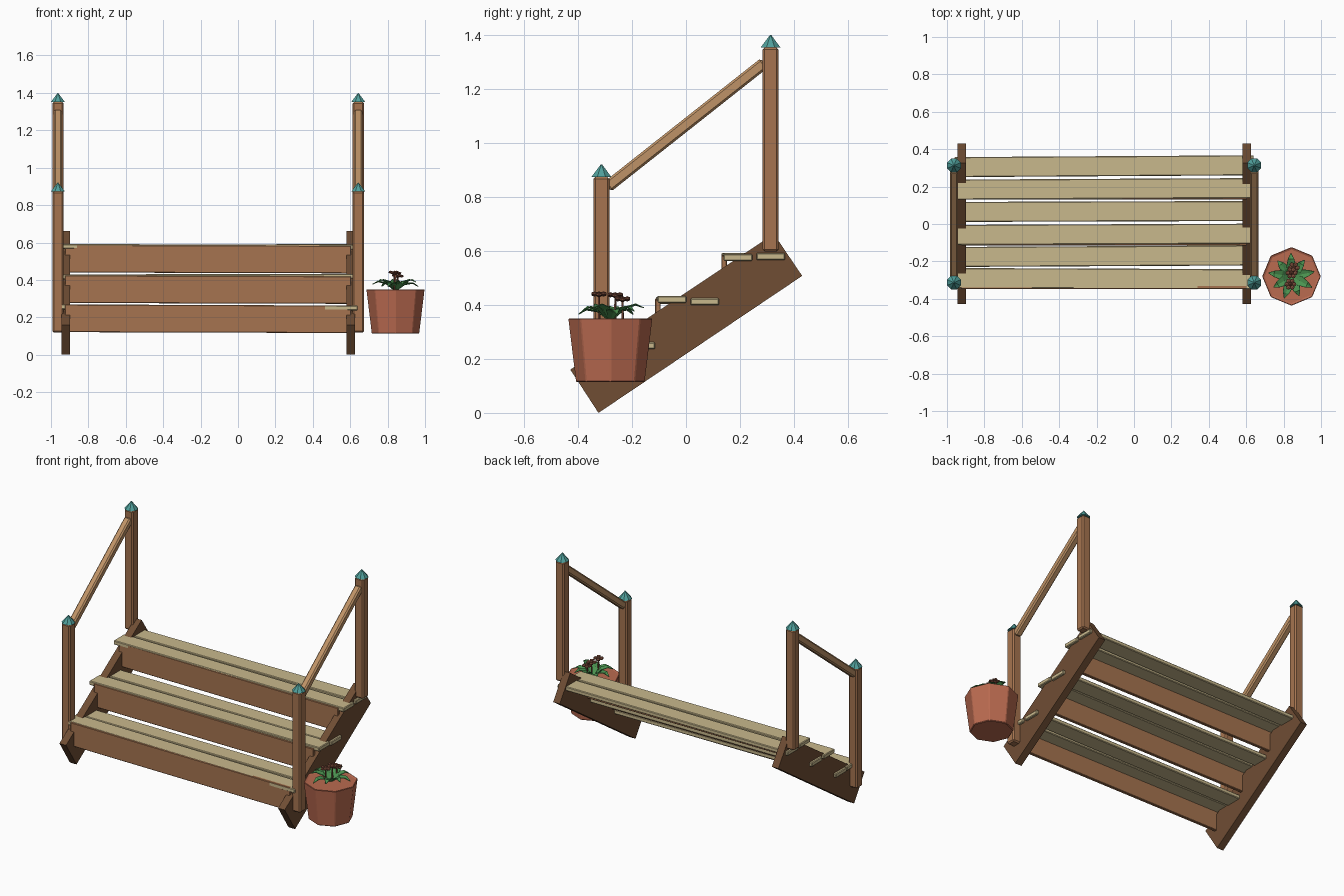
import bpy, bmesh, math
from mathutils import Vector

if "Cube" in bpy.data.objects:
    bpy.data.objects.remove(bpy.data.objects["Cube"])

def mat(name, c):
    m = bpy.data.materials.new(name)
    m.diffuse_color = (*c, 1)
    m.use_nodes = True
    m.node_tree.nodes["Principled BSDF"].inputs["Base Color"].default_value = m.diffuse_color
    return m

POST = mat("post wood", (0.38, 0.175, 0.08))
TREAD = mat("pale wood", (0.58, 0.48, 0.265))
STRING = mat("dark wood", (0.16, 0.075, 0.034))
RAIL = mat("rail wood", (0.52, 0.29, 0.135))
TEAL = mat("teal cap", (0.08, 0.35, 0.33))
CLAY = mat("terracotta", (0.49, 0.145, 0.08))
LEAF = mat("leaf green", (0.07, 0.29, 0.08))
BLOOM = mat("flower brown", (0.21, 0.075, 0.045))

def finish(bm, name, m, bevel=0.0):
    bmesh.ops.recalc_face_normals(bm, faces=bm.faces)
    me = bpy.data.meshes.new(name)
    bm.to_mesh(me)
    bm.free()
    me.materials.append(m)
    ob = bpy.data.objects.new(name, me)
    bpy.context.collection.objects.link(ob)
    if bevel:
        b = ob.modifiers.new("chamfer", 'BEVEL')
        b.width, b.segments = bevel, 1
    return ob

def box(name, size, loc, m, rot=(0, 0, 0), bevel=0.0):
    bm = bmesh.new()
    bmesh.ops.create_cube(bm, size=1)
    bmesh.ops.scale(bm, vec=size, verts=bm.verts)
    ob = finish(bm, name, m, bevel)
    ob.location, ob.rotation_euler = loc, rot
    return ob

def cone(name, n, r1, r2, h, loc, m, turn=0.0, bevel=0.0):
    bm = bmesh.new()
    bmesh.ops.create_cone(bm, cap_ends=True, segments=n, radius1=r1, radius2=r2, depth=h)
    ob = finish(bm, name, m, bevel)
    ob.location = (loc[0], loc[1], loc[2] + h / 2)
    ob.rotation_euler.z = turn
    return ob

CX = -0.16  # middle of the stairs

# sloping side boards, posts, caps and handrails on both sides
profile = [(-0.324, 0.0), (0.43, 0.507), (0.325, 0.662), (-0.428, 0.16)]
for s, side in ((-1, "left"), (1, "right")):
    bm = bmesh.new()
    x = CX + s * 0.762
    f = bm.faces.new([bm.verts.new((x - 0.023, y, z)) for y, z in profile])
    ext = bmesh.ops.extrude_face_region(bm, geom=[f])
    bmesh.ops.translate(bm, vec=(0.046, 0, 0),
                        verts=[v for v in ext["geom"] if isinstance(v, bmesh.types.BMVert)])
    finish(bm, side + "_stringer", STRING)

    px = CX + s * 0.803
    for y, z, end in ((-0.313, 0.118, "front"), (0.313, 0.597, "back")):
        box(f"{side}_{end}_post", (0.06, 0.06, 0.755), (px, y, z + 0.3775), POST, bevel=0.008)
        cone(f"{side}_{end}_cap", 8, 0.04, 0.002, 0.047, (px, y, z + 0.755), TEAL, math.pi / 8)

    a, b = Vector((px, -0.29, 0.837)), Vector((px, 0.29, 1.295))
    d = b - a
    box(side + "_handrail", (0.044, d.length, 0.044), (a + b) / 2, RAIL,
        (math.atan2(d.z, d.y), 0, 0), 0.008)

# treads (two planks per step, slightly crooked) and risers
planks = [(-0.292, 0.253, -0.004, 0.004), (-0.172, 0.251, 0.005, 0.003),
          (-0.055, 0.418, 0.004, -0.002), (0.067, 0.413, 0.003, 0.002),
          (0.188, 0.577, 0.005, 0.002), (0.309, 0.577, 0.006, -0.002)]
for i, (y, z, rz, ry) in enumerate(planks):
    box(f"tread_plank_{i + 1}", (1.6, 0.107, 0.026), (CX, y, z), TREAD, (0, ry, rz), 0.004)
for i, (y, z) in enumerate(((-0.338, 0.192), (-0.104, 0.348), (0.141, 0.511))):
    box(f"riser_{i + 1}", (1.53, 0.02, 0.147), (CX, y, z), POST, (0, 0.003, 0), 0.003)

# flower pot with a shallow recessed top
PX, PY = 0.842, -0.28
bm = bmesh.new()
bmesh.ops.create_cone(bm, cap_ends=True, segments=8, radius1=0.128, radius2=0.157, depth=0.237)
top = max(bm.faces, key=lambda f: f.calc_center_median().z)
bmesh.ops.inset_region(bm, faces=[top], thickness=0.014)
bmesh.ops.translate(bm, vec=(0, 0, -0.006), verts=top.verts)
pot = finish(bm, "flower_pot", CLAY, 0.004)
pot.location = (PX, PY, 0.232)

# arching folded leaves in a star
bm = bmesh.new()
for k in range(9):
    a = k * 2 * math.pi / 9 + 0.2
    rise = 0.012 * (k % 3)
    length = 0.125 - 0.012 * (k % 2)
    out, across = Vector((math.cos(a), math.sin(a), 0)), Vector((-math.sin(a), math.cos(a), 0))
    rows = []
    for t, w, z in ((0.05, 0.006, 0.345), (0.4, 0.026, 0.375), (0.75, 0.016, 0.382), (1, 0.001, 0.366)):
        c = Vector((PX, PY, z + rise * t)) + out * length * t
        rows.append([bm.verts.new(c + across * w * q + Vector((0, 0, 0.3 * w * abs(q)))) for q in (-1, 0, 1)])
    for r0, r1 in zip(rows, rows[1:]):
        for j in range(2):
            bm.faces.new((r0[j], r0[j + 1], r1[j + 1], r1[j]))
leaves = finish(bm, "leaves", LEAF)
leaves.modifiers.new("thickness", 'SOLIDIFY').thickness = 0.003

# small flowers on stems
for i, (dx, dy, z) in enumerate(((0.0, 0.018, 0.435), (-0.006, -0.042, 0.438), (0.012, 0.045, 0.42))):
    cone(f"stem_{i + 1}", 5, 0.005, 0.004, z - 0.345, (PX + dx, PY + dy, 0.345), BLOOM)
    bm = bmesh.new()
    for k in range(6):
        a = k * math.pi / 3
        n0 = len(bm.verts)
        r = bmesh.ops.create_icosphere(bm, subdivisions=1, radius=0.013)
        bmesh.ops.scale(bm, vec=(1, 1, 0.6), verts=r["verts"])
        bmesh.ops.translate(bm, vec=(0.02 * math.cos(a), 0.02 * math.sin(a), 0.004 * (k % 2)), verts=r["verts"])
    r = bmesh.ops.create_icosphere(bm, subdivisions=1, radius=0.012)
    fl = finish(bm, f"flower_{i + 1}", BLOOM)
    fl.location = (PX + dx, PY + dy, z)
